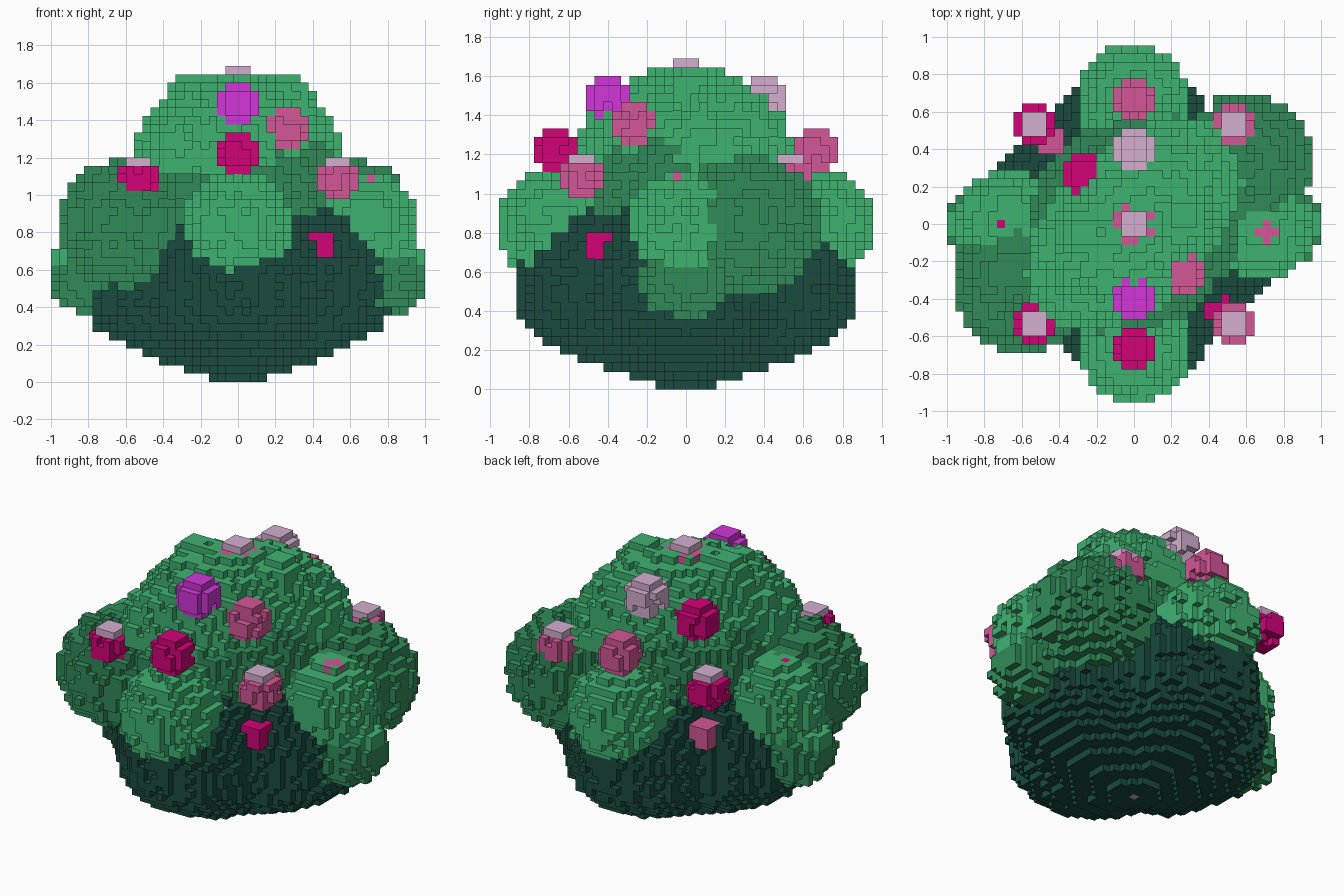
import bpy, bmesh, math, random
from mathutils import Vector

cube = bpy.data.objects.get("Cube")
if cube:
    bpy.data.objects.remove(cube)
random.seed(4)

V = 2 / 45                      # voxel size
NX, NY, NZ = 22, 21, 38         # grid half-widths and height


def linear(c):
    c /= 255
    return c / 12.92 if c <= 0.04045 else ((c + 0.055) / 1.055) ** 2.4


def material(name, rgb):
    m = bpy.data.materials.new(name)
    col = [linear(c) for c in rgb] + [1]
    m.diffuse_color = col
    m.use_nodes = True
    bsdf = m.node_tree.nodes["Principled BSDF"]
    bsdf.inputs["Base Color"].default_value = col
    bsdf.inputs["Roughness"].default_value = 0.9
    return m


MATS = {
    "light": material("light leaf green", (63, 178, 113)),
    "mid": material("medium leaf green", (49, 139, 89)),
    "dark": material("dark leaf green", (25, 75, 62)),
    "magenta": material("magenta", (211, 2, 120)),
    "purple": material("purple", (210, 54, 216)),
    "pink": material("pink", (212, 87, 151)),
    "pale": material("pale pink", (212, 175, 208)),
}

cells = {}                      # (i, j, k) -> (part name, colour)


def fill(part, colour, inside, noise):
    """Fill every voxel whose inside() value is below 1, with a rough skin."""
    for i in range(-NX, NX + 1):
        for j in range(-NY, NY + 1):
            for k in range(NZ):
                q = inside(i * V, j * V, (k + 0.5) * V)
                if q < 1.1 and q + random.uniform(-0.35, 1) * noise < 1:
                    cells[i, j, k] = (part, colour)


def blob(part, colour, c, r, turn=0.0, zmin=0.0, noise=0.18):
    """Voxel ellipsoid, optionally turned about z."""
    ca, sa = math.cos(turn), math.sin(turn)

    def inside(x, y, z):
        if z < zmin:
            return 9
        x, y = x - c[0], y - c[1]
        u, v = x * ca + y * sa, y * ca - x * sa
        return (u / r[0]) ** 2 + (v / r[1]) ** 2 + ((z - c[2]) / r[2]) ** 2
    fill(part, colour, inside, noise)


# Base: four-lobed bowl from a height/radius profile
PROFILE = [(0.0, 0.12), (0.022, 0.165), (0.067, 0.285), (0.11, 0.42), (0.155, 0.535),
           (0.2, 0.62), (0.244, 0.70), (0.29, 0.76), (0.333, 0.79), (0.4, 0.83),
           (0.65, 0.84), (0.75, 0.80), (0.85, 0.72), (0.93, 0.6), (1.0, 0.4)]


def bowl(x, y, z):
    for (z0, r0), (z1, r1) in zip(PROFILE, PROFILE[1:]):
        if z0 <= z <= z1:
            y /= 1.04
            d = math.hypot(x, y)
            if d == 0:
                return 0
            r = r0 + (r1 - r0) * (z - z0) / (z1 - z0)
            r *= (max(abs(x), abs(y)) / d) ** 0.8
            return (d / r) ** 2
    return 9


fill("lower_foliage", "dark", bowl, 0.08)

# Middle body and the bush lobes, in opposite pairs
DIAGONAL = math.radians(45)
blob("middle_foliage", "mid", (0, 0, 1.0), (0.64, 0.55, 0.37), DIAGONAL, noise=0.1)
for s, side, end, diagonal in ((1, "left", "back", "back_left"),
                               (-1, "right", "front", "front_right")):
    blob(side + "_shoulder", "mid", (s * 0.36, -s * 0.06, 1.05), (0.21, 0.21, 0.27))
    blob(side + "_low_lobe", "mid", (s * 0.79, 0, 0.56), (0.22, 0.23, 0.21))
    blob(side + "_low_lobe", "light", (s * 0.92, 0, 0.67), (0.11, 0.11, 0.06), noise=0)
    blob(side + "_lobe", "light", (s * 0.67, -s * 0.02, 0.85), (0.29, 0.28, 0.28))
    blob(diagonal + "_lobe", "mid", (s * 0.6, s * 0.32, 0.84), (0.36, 0.38, 0.35))
    blob(end + "_lobe", "light", (0, s * 0.665, 0.84), (0.3, 0.3, 0.29))

# Crown dome and its two top bumps
blob("crown", "light", (0, 0, 1.1), (0.69, 0.44, 0.56), DIAGONAL, zmin=1.1, noise=0.1)
for s, side in ((1, "left"), (-1, "right")):
    blob(side + "_crown_bump", "light", (s * 0.27, s * 0.04, 1.5), (0.14, 0.15, 0.15))


def flower(part, colour, c, tip=None, r2=6):
    """Knobbly voxel blossom with an optional tip colour on its top layer."""
    ci, cj = round(c[0] / V), round(c[1] / V)
    ck = round(c[2] / V - 0.5)
    for a in range(-2, 3):
        for b in range(-2, 3):
            for h in range(-2, 3):
                d2 = a * a + b * b + h * h
                if d2 > r2 or (d2 >= 5 and h < 2 and random.random() < 0.2):
                    continue
                cells[ci + a, cj + b, ck + h] = (part, tip if tip and h == 2 else colour)


FLOWERS = [
    ("front_upper_flower", "purple", (0, -0.4, 1.49), None),
    ("back_upper_flower", "pale", (0, 0.4, 1.49), None),
    ("front_flower", "magenta", (0, -0.665, 1.23), None),
    ("back_flower", "pink", (0, 0.665, 1.23), None),
    ("front_left_crown_flower", "pink", (0.27, -0.27, 1.36), None),
    ("back_right_crown_flower", "magenta", (-0.27, 0.28, 1.36), None),
    ("front_left_flower", "pink", (0.533, -0.533, 1.09), "pale"),
    ("back_left_flower", "pink", (0.533, 0.533, 1.09), "pale"),
    ("front_right_flower", "magenta", (-0.533, -0.533, 1.09), "pale"),
    ("back_right_flower", "magenta", (-0.533, 0.533, 1.09), "pale"),
    ("top_flower", "pink", (0, 0, 1.58), "pale"),
]
for name, colour, pos, tip in FLOWERS:
    flower(name, colour, pos, tip)

# Small buds half hidden in the leaves
flower("left_bud", "pink", (0.71, -0.03, 1.06), r2=2)
flower("right_bud", "magenta", (-0.71, 0.0, 1.06), r2=1)
flower("front_left_bud", "magenta", (0.44, -0.44, 0.74), r2=3)
flower("back_right_bud", "pink", (-0.44, 0.44, 0.74), r2=3)
flower("base_bud", "pale", (0, 0, 0.02), r2=0)

# Mesh each part from its exposed voxel faces only
DIRS = [Vector(d) for d in ((1, 0, 0), (-1, 0, 0), (0, 1, 0), (0, -1, 0), (0, 0, 1), (0, 0, -1))]
parts = {}
for cell, (part, colour) in cells.items():
    parts.setdefault(part, []).append((cell, colour))


def shared_vert(bm, verts, p):
    key = tuple(round(2 * c) for c in p)
    if key not in verts:
        verts[key] = bm.verts.new(p * V)
    return verts[key]


for part, members in parts.items():
    bm = bmesh.new()
    verts, slots = {}, []
    for (i, j, k), colour in members:
        mid = Vector((i, j, k + 0.5))
        for d in DIRS:
            if (i + int(d.x), j + int(d.y), k + int(d.z)) in cells:
                continue
            u = Vector((d.y, d.z, d.x))
            w = d.cross(u)
            f = bm.faces.new([shared_vert(bm, verts, mid + (u * a + w * b + d) / 2)
                              for a, b in ((-1, -1), (1, -1), (1, 1), (-1, 1))])
            if colour not in slots:
                slots.append(colour)
            f.material_index = slots.index(colour)
    if len(bm.faces):
        mesh = bpy.data.meshes.new(part)
        for colour in slots:
            mesh.materials.append(MATS[colour])
        bm.to_mesh(mesh)
        bpy.context.collection.objects.link(bpy.data.objects.new(part, mesh))
    bm.free()
